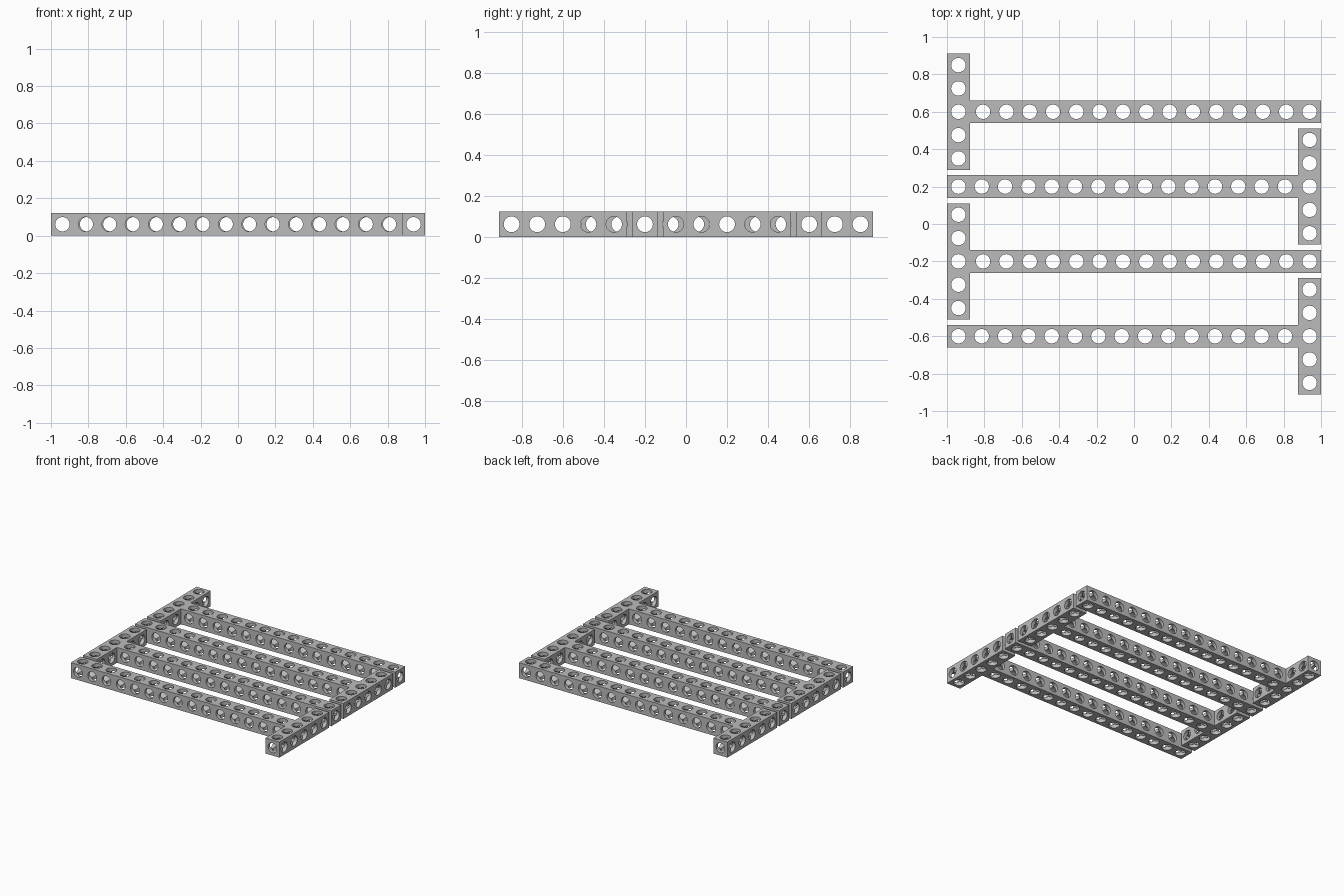
import bpy, bmesh, math
from mathutils import Matrix, Vector

if "Cube" in bpy.data.objects:
    bpy.data.objects.remove(bpy.data.objects["Cube"])

W = 0.1225              # beam thickness
P = 0.1247              # hole spacing
G = 2 - W - 14 * P      # spacing between crossbar and first stem hole
R = 0.0385              # hole radius
X0 = -1 + W / 2         # crossbar centre line
ZC = W / 2
H = 2 * P + W / 2       # half length of crossbar
LONG, SHORT = 2.6, W * 1.3

metal = bpy.data.materials.new("grey metal")
metal.diffuse_color = (0.5, 0.5, 0.5, 1)
metal.use_nodes = True
metal.node_tree.nodes["Principled BSDF"].inputs["Base Color"].default_value = metal.diffuse_color


def make_object(name, bm):
    mesh = bpy.data.meshes.new(name)
    bm.to_mesh(mesh)
    bm.free()
    ob = bpy.data.objects.new(name, mesh)
    bpy.context.collection.objects.link(ob)
    return ob


def drill(name, axis, holes):
    """One cutter made of parallel round rods: (centre, length)."""
    rot = {"X": Matrix.Rotation(math.pi / 2, 4, "Y"),
           "Y": Matrix.Rotation(math.pi / 2, 4, "X"), "Z": Matrix()}[axis]
    bm = bmesh.new()
    for centre, length in holes:
        bmesh.ops.create_cone(bm, cap_ends=True, segments=32, radius1=R, radius2=R,
                              depth=length, matrix=Matrix.Translation(centre) @ rot)
    ob = make_object(name, bm)
    ob.hide_render = True
    return ob


# T-shaped solid beam
bm = bmesh.new()
a, h = -1 + W, W / 2
outline = [(-1, -H), (a, -H), (a, -h), (1, -h), (1, h), (a, h), (a, H), (-1, H)]
face = bm.faces.new([bm.verts.new((x, y, 0)) for x, y in outline])
ext = bmesh.ops.extrude_face_region(bm, geom=[face])
bmesh.ops.translate(bm, vec=(0, 0, W),
                    verts=[v for v in ext["geom"] if isinstance(v, bmesh.types.BMVert)])
bmesh.ops.recalc_face_normals(bm, faces=bm.faces)
blank = make_object("beam_blank", bm)

# Holes in three directions
stem = [Vector((X0 + G + i * P, 0, ZC)) for i in range(15)]
arms = [Vector((X0, i * P, ZC)) for i in (-2, -1, 1, 2)]
middle = Vector((X0, 0, ZC))
cutters = [
    drill("vertical_holes", "Z", [(c, SHORT) for c in stem + arms + [middle]]),
    drill("cross_holes", "Y", [(c, SHORT) for c in stem] + [(middle, LONG)]),
    drill("length_holes", "X", [(c, SHORT) for c in arms] + [(Vector((0, 0, ZC)), LONG)]),
]
for c in cutters:
    m = blank.modifiers.new(c.name, "BOOLEAN")
    m.operation, m.solver, m.object = "DIFFERENCE", "EXACT", c
bpy.context.view_layer.update()
beam_mesh = bpy.data.meshes.new_from_object(
    blank.evaluated_get(bpy.context.evaluated_depsgraph_get()))
beam_mesh.materials.clear()
beam_mesh.materials.append(metal)
for ob in cutters + [blank]:
    bpy.data.objects.remove(ob)

# Four beams, alternating direction
for i, y in enumerate((0.6, 0.2, -0.2, -0.6)):
    ob = bpy.data.objects.new(f"t_beam_{i + 1}", beam_mesh.copy())
    bpy.context.collection.objects.link(ob)
    ob.location.y = y
    ob.rotation_euler.z = math.pi * (i % 2)
    bpy.ops.object.select_all(action="DESELECT")
    ob.select_set(True)
    bpy.context.view_layer.objects.active = ob
    bpy.ops.object.shade_smooth_by_angle(angle=math.radians(30))
